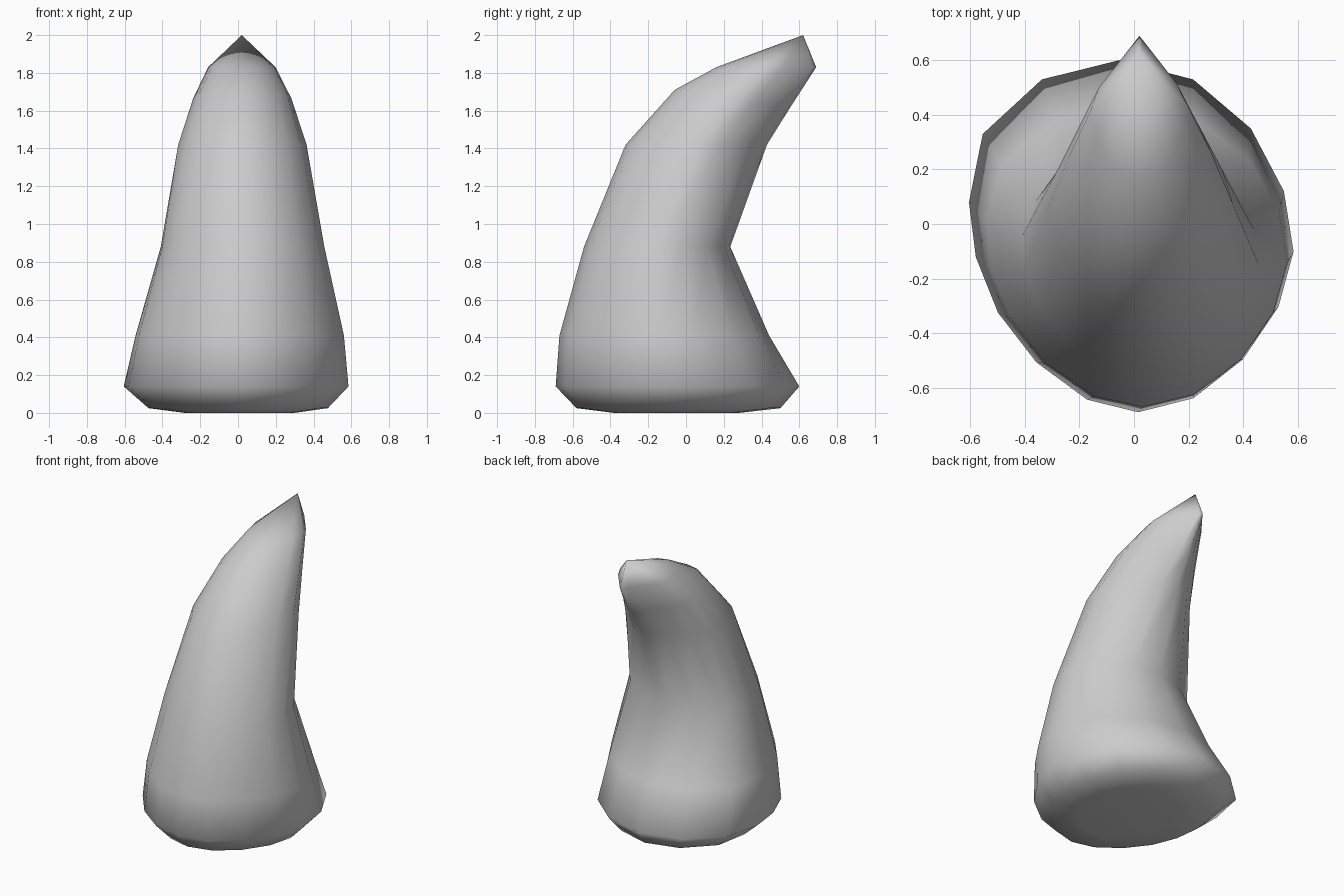
import bpy, bmesh

# Slightly lopsided 16-sided outline, counter-clockwise from the front
OUTLINE = [(0.02, -0.68), (0.22, -0.63), (0.40, -0.49), (0.53, -0.30),
           (0.585, -0.10), (0.55, 0.12), (0.43, 0.35), (0.22, 0.53),
           (-0.05, 0.60), (-0.33, 0.53), (-0.545, 0.33), (-0.595, 0.08),
           (-0.57, -0.12), (-0.49, -0.32), (-0.35, -0.50), (-0.165, -0.635)]

# Ring: x min, x max, y front, y middle, y back, z front, z back, even, pointed
# "even" fades the outline to an ellipse, "pointed" fades its back to a wedge
RINGS = [
    (-0.28, 0.30, -0.38, -0.05, 0.28, 0.00, 0.00, 0.0, 0.0),
    (-0.47, 0.48, -0.58, -0.05, 0.50, 0.025, 0.025, 0.0, 0.0),
    (-0.60, 0.59, -0.69, -0.03, 0.60, 0.14, 0.14, 0.0, 0.0),
    (-0.54, 0.565, -0.67, -0.08, 0.44, 0.41, 0.41, 0.2, 0.0),
    (-0.41, 0.46, -0.54, -0.10, 0.235, 0.88, 0.88, 0.5, 0.0),
    (-0.32, 0.365, -0.32, 0.12, 0.43, 1.42, 1.42, 1.0, 0.4),
    (-0.24, 0.285, -0.06, 0.30, 0.555, 1.71, 1.62, 1.0, 0.7),
    (-0.16, 0.20, 0.16, 0.46, 0.69, 1.83, 1.83, 1.0, 1.0),
]


def ring_points(x0, x1, yf, ym, yb, zf, zb, even, pointed):
    points = []
    for px, py in OUTLINE:
        u = px / 0.59
        v = (py + 0.03) / (0.65 if py < -0.03 else 0.63)
        r = (u * u + v * v) ** 0.5
        s = 1 + even * (1 / r - 1)
        u, v = u * s, v * s
        if v > 0:
            u += pointed * ((1 - min(v, 1)) * (1 if u > 0 else -1) - u)
        x = (x0 + x1) / 2 + u * (x1 - x0) / 2
        y = ym + v * ((ym - yf) if v < 0 else (yb - ym))
        z = zf + (zb - zf) * (y - yf) / (yb - yf)
        points.append((x, y, z))
    return points


# Curved horn: rings joined by quads, flat base, pointed tip
bm = bmesh.new()
loops = [[bm.verts.new(p) for p in ring_points(*r)] for r in RINGS]
n = len(OUTLINE)
for low, high in zip(loops, loops[1:]):
    for i in range(n):
        j = (i + 1) % n
        bm.faces.new((low[i], low[j], high[j], high[i]))
bm.faces.new(loops[0][::-1])
tip = bm.verts.new((0.02, 0.62, 2.0))
for i in range(n):
    bm.faces.new((loops[-1][i], loops[-1][(i + 1) % n], tip))
bmesh.ops.recalc_face_normals(bm, faces=bm.faces)
for face in bm.faces:
    face.smooth = True

mesh = bpy.data.meshes.new("horn")
bm.to_mesh(mesh)
bm.free()
horn = bpy.data.objects.new("horn", mesh)
bpy.context.collection.objects.link(horn)
